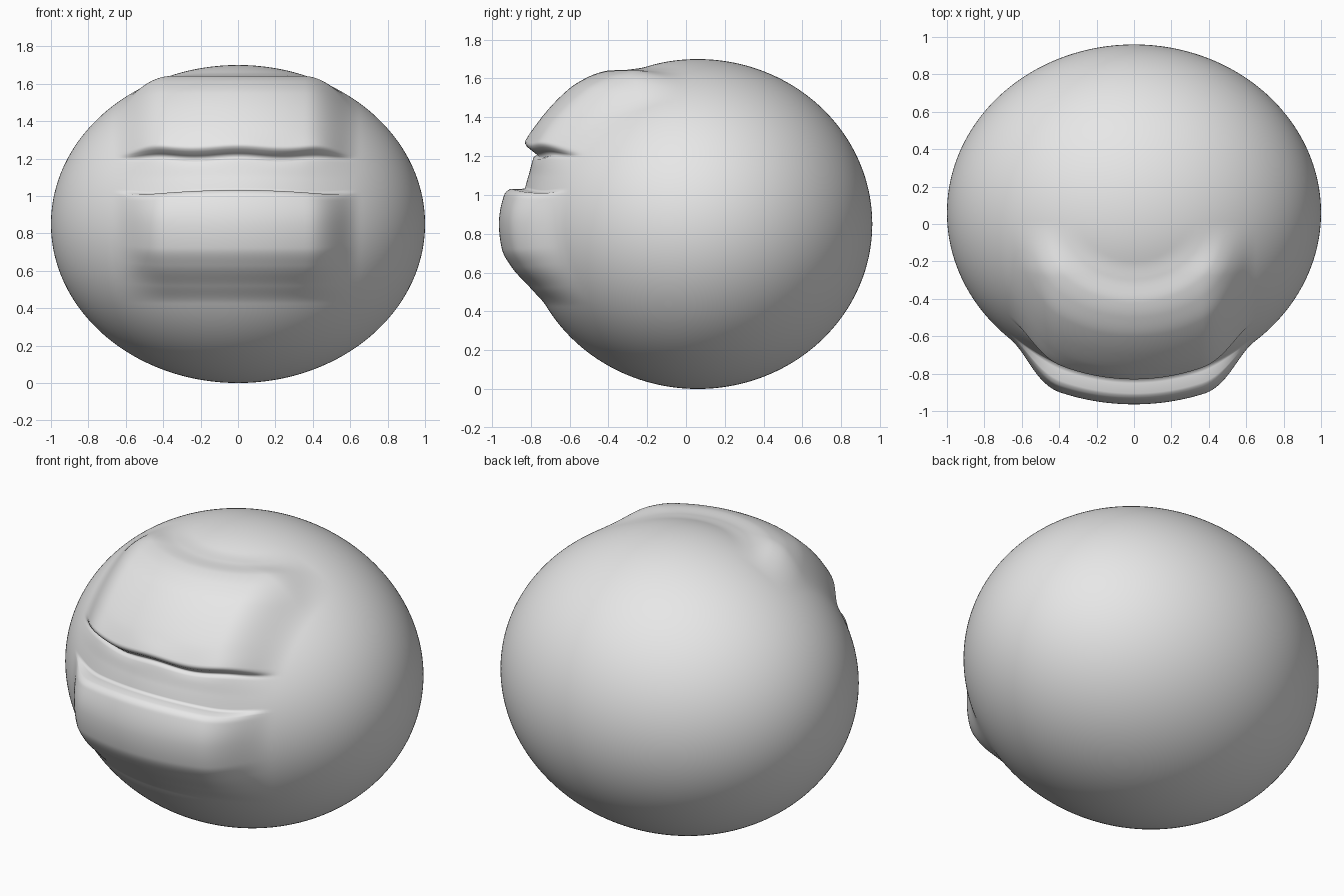
import bpy
import bmesh
import math
from mathutils import Vector

if "Cube" in bpy.data.objects:
    bpy.data.objects.remove(bpy.data.objects["Cube"])

CENTRE = Vector((0, 0.06, 0.85))
RADII = Vector((1.0, 0.9, 0.85))

# Face profile on the midline: (height on the unit sphere, swelling)
PROFILE = [
    (-1.0, 0), (-0.62, 0), (-0.5, 0.0), (-0.376, 0.033), (-0.236, 0.098),
    (-0.135, 0.131), (0.0, 0.138), (0.157, 0.122), (0.199, 0.088),      # lower lip
    (0.208, 0.012), (0.29, 0.012), (0.39, 0.02), (0.414, 0.005),        # open mouth
    (0.422, 0.07), (0.447, 0.105), (0.533, 0.104), (0.642, 0.102),
    (0.747, 0.102), (0.821, 0.089), (0.868, 0.068), (0.92, 0.017),      # upper lip
    (0.957, -0.002), (1.0, 0),
]


def smooth(a, b, v):
    t = min(max((v - a) / (b - a), 0), 1)
    return t * t * (3 - 2 * t)


def profile_slopes(points):
    """Slopes for a smooth curve that never overshoots its points."""
    d = [(q[1] - p[1]) / (q[0] - p[0]) for p, q in zip(points, points[1:])]
    inner = [2 * a * b / (a + b) if a * b > 0 else 0 for a, b in zip(d, d[1:])]
    return [0] + inner + [0]


SLOPES = profile_slopes(PROFILE)


def swelling(h):
    for i in range(len(PROFILE) - 1):
        (h0, s0), (h1, s1) = PROFILE[i], PROFILE[i + 1]
        if h <= h1:
            w = h1 - h0
            t = min(max((h - h0) / w, 0), 1)
            blend = t * t * (3 - 2 * t)
            return (s0 + (s1 - s0) * blend
                    + w * t * (1 - t) * ((1 - t) * SLOPES[i] - t * SLOPES[i + 1]))
    return 0


def shape(n):
    """Place a unit sphere point on the head, with the lips pushed out."""
    side = 1 - smooth(0.34, 0.66, abs(n.x + 0.01))
    mask = side * smooth(0.05, 0.35, -n.y)
    p = n * (1 + mask * swelling(n.z))
    # lower lip droops at the corners, upper lip edge is slightly wavy
    p.z -= 0.14 * n.x ** 2 * mask * smooth(0.0, 0.2, n.z) * (1 - smooth(0.21, 0.36, n.z))
    wave = smooth(0.34, 0.41, n.z) * (1 - smooth(0.44, 0.55, n.z))
    p.z += 0.008 * math.cos(14 * n.x) * mask * wave
    return CENTRE + p * RADII


# Round head with lips
bm = bmesh.new()
bmesh.ops.create_uvsphere(bm, u_segments=256, v_segments=320, radius=1)
for v in bm.verts:
    v.co = shape(v.co.normalized())
for f in bm.faces:
    f.smooth = True
mesh = bpy.data.meshes.new("round_head")
bm.to_mesh(mesh)
bm.free()
head = bpy.data.objects.new("round_head", mesh)
bpy.context.collection.objects.link(head)

# Plain grey
grey = bpy.data.materials.new("light_grey")
grey.use_nodes = True
colour = (0.8, 0.8, 0.8, 1)
grey.diffuse_color = colour
bsdf = next(n for n in grey.node_tree.nodes if n.type == 'BSDF_PRINCIPLED')
bsdf.inputs["Base Color"].default_value = colour
mesh.materials.append(grey)
